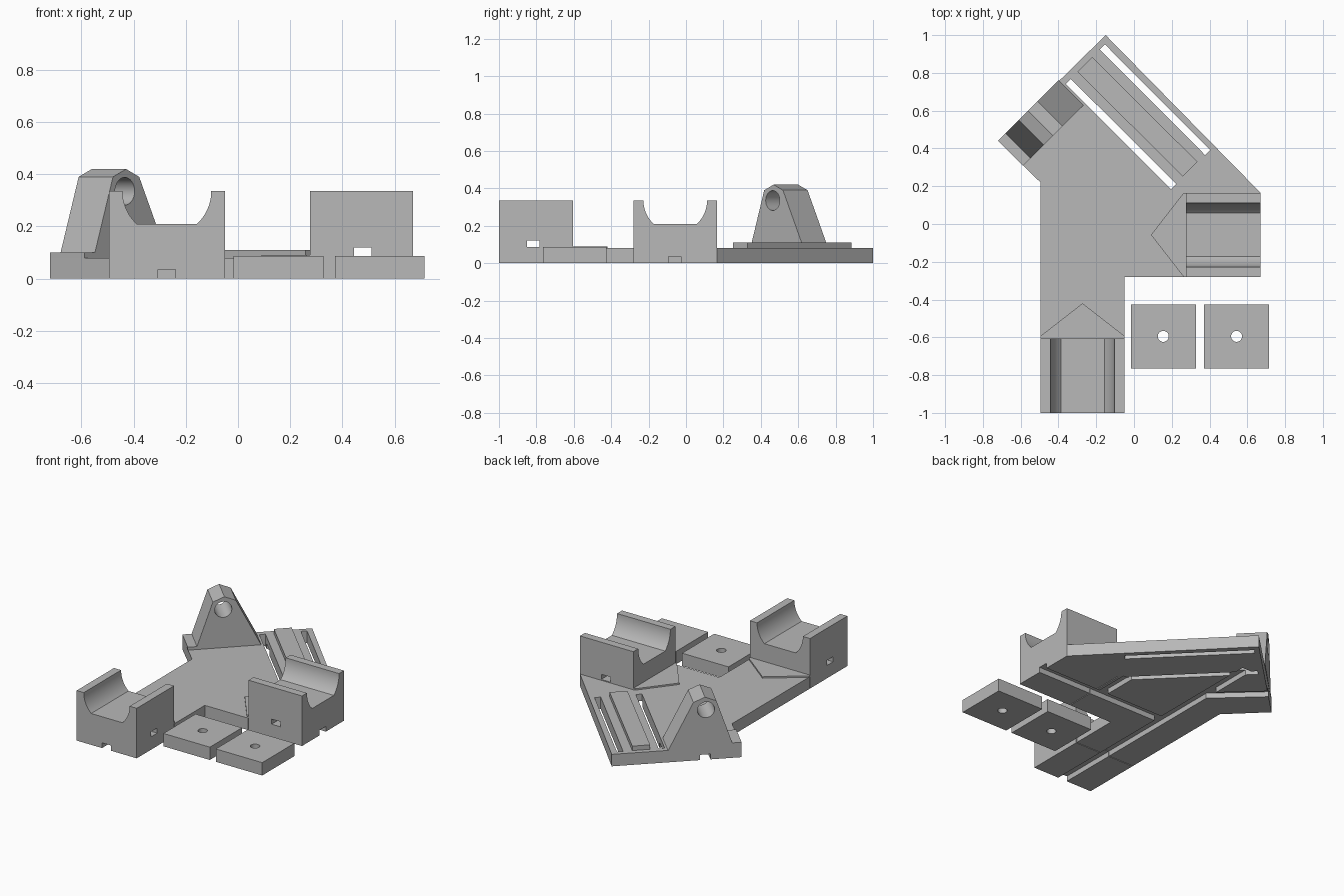
import bpy, bmesh, math
from mathutils import Matrix, Vector

cube = bpy.data.objects.get("Cube")
if cube:
    bpy.data.objects.remove(cube, do_unlink=True)

grey = bpy.data.materials.new("plain grey")
grey.use_nodes = True
grey.diffuse_color = (0.48, 0.48, 0.48, 1)
grey.node_tree.nodes["Principled BSDF"].inputs["Base Color"].default_value = (0.48, 0.48, 0.48, 1)

X, Y, Z = Vector((1, 0, 0)), Vector((0, 1, 0)), Vector((0, 0, 1))


def prism(name, points, depth, origin=(0, 0, 0), a=X, b=Y, c=Z):
    """Extrude a 2D outline (axes a, b) by depth along axis c."""
    bm = bmesh.new()
    o = Vector(origin)
    face = bm.faces.new([bm.verts.new(o + a * u + b * v) for u, v in points])
    new = bmesh.ops.extrude_face_region(bm, geom=[face])["geom"]
    bmesh.ops.translate(bm, vec=c * depth, verts=[g for g in new if isinstance(g, bmesh.types.BMVert)])
    bmesh.ops.recalc_face_normals(bm, faces=bm.faces[:])
    mesh = bpy.data.meshes.new(name)
    bm.to_mesh(mesh)
    bm.free()
    mesh.materials.append(grey)
    obj = bpy.data.objects.new(name, mesh)
    bpy.context.scene.collection.objects.link(obj)
    return obj


def rect(x0, x1, y0, y1):
    return [(x0, y0), (x1, y0), (x1, y1), (x0, y1)]


def box(name, x0, x1, y0, y1, z0, z1):
    return prism(name, rect(x0, x1, y0, y1), z1 - z0, (0, 0, z0))


def bar(name, p, q, width, z0, z1):
    """Straight bar between two plan points."""
    p, q = Vector((*p, z0)), Vector((*q, z0))
    along = (q - p).normalized()
    return prism(name, rect(0, (q - p).length, -width / 2, width / 2), z1 - z0, p, along, Z.cross(along))


def circle(r, n=32):
    return [(r * math.cos(math.tau * i / n), r * math.sin(math.tau * i / n)) for i in range(n)]


def cut(obj, cutters):
    for c in cutters:
        c.hide_render = True
        mod = obj.modifiers.new("cut", 'BOOLEAN')
        mod.operation, mod.solver, mod.object = 'DIFFERENCE', 'EXACT', c
    bpy.context.view_layer.update()
    baked = bpy.data.meshes.new_from_object(obj.evaluated_get(bpy.context.evaluated_depsgraph_get()))
    obj.modifiers.clear()
    obj.data = baked


# Base plate
base = prism("base_plate", [(-.495, -.6), (-.05, -.6), (-.05, -.28), (.27, -.28), (.27, .165),
                            (.67, .165), (-.15, 1), (-.72, .44), (-.495, .22)], .08)

# Raised rib between the two strap slots
bar("raised_rib", (-.26, .845), (.297, .29), .11, .08, .11)

# Round-bottomed cradles with pointed toes
R, HALF, TOP, FLOOR = .17, .2225, .335, .21
end = math.asin((TOP - FLOOR) / R)
arc = [(R * math.cos(end * i / 12), TOP - R * math.sin(end * i / 12)) for i in range(13)]
profile = [(-HALF, 0), (HALF, 0), (HALF, TOP)] + arc + [(-s, z) for s, z in reversed(arc)] + [(-HALF, TOP)]
front_cradle = prism("front_cradle", profile, .395, (-.2725, -1, 0), X, Z, Y)
side_cradle = prism("side_cradle", profile, .395, (.67, -.0575, 0), Y, Z, -X)
toe = [(-HALF, 0), (HALF, 0), (HALF, .012), (0, .185), (-HALF, .012)]
prism("front_cradle_toe", toe, .01, (-.2725, -.605, .08), X, Y, Z)
prism("side_cradle_toe", toe, .01, (.275, -.0575, .08), Y, -X, Z)

# Upright bracket on the slanted edge
along, inward = (X + Y).normalized(), (X - Y).normalized()
bracket = prism("upright_bracket", [(0, .08), (0, .1), (.057, .1), (.155, .39), (.226, .42),
                                    (.297, .39), (.453, .08)], .186, (-.72, .44, 0), along, Z, inward)
bore = prism("bracket_bore_cutter", circle(.053), .6,
             Vector((-.43, .46, .335)) - inward * .4, along, Z, inward)
cut(bracket, [bore])

# Loose square pads with a centre hole
cutters = [bore]
for name, x in (("left_pad", .543), ("right_pad", .155)):
    pad = box(name, x - .172, x + .172, -.765, -.425, 0, .086)
    hole = prism(name + "_cutter", circle(.029), .3, (x, -.595, -.1))
    cut(pad, [hole])
    cutters.append(hole)

# Strap slots and the underside channels
slots = [bar("slot_cutter", (-.168, .938), (.39, .378), .038, -.1, .2),
         bar("slot_cutter", (-.348, .755), (.21, .198), .038, -.1, .2)]
front_channel = box("channel_cutter", -.307, -.239, -1.1, .74, -.1, .035)
side_channel = box("channel_cutter", -.29, .8, -.093, -.027, -.1, .035)
link_channel = box("channel_cutter", .185, .25, -.06, .2, -.1, .035)
edge_channel = bar("channel_cutter", (-.273, .33), (-.65, .68), .067, -.1, .035)
cut(base, slots + [front_channel, side_channel, link_channel, edge_channel])

# Tie tunnels through the cradles
front_tunnel = box("tunnel_cutter", -.6, .05, -.85, -.783, .086, .12)
side_tunnel = box("tunnel_cutter", .445, .512, -.4, .3, .086, .12)
cut(front_cradle, [front_channel, front_tunnel])
cut(side_cradle, [side_channel, side_tunnel])

cutters += slots + [front_channel, side_channel, link_channel, edge_channel, front_tunnel, side_tunnel]
for c in cutters:
    bpy.data.objects.remove(c, do_unlink=True)

# Smooth the curved faces, keep edges sharp
for obj in bpy.context.scene.objects:
    if obj.type == 'MESH':
        bpy.ops.object.select_all(action='DESELECT')
        obj.select_set(True)
        bpy.context.view_layer.objects.active = obj
        bpy.ops.object.shade_smooth_by_angle(angle=math.radians(20))
